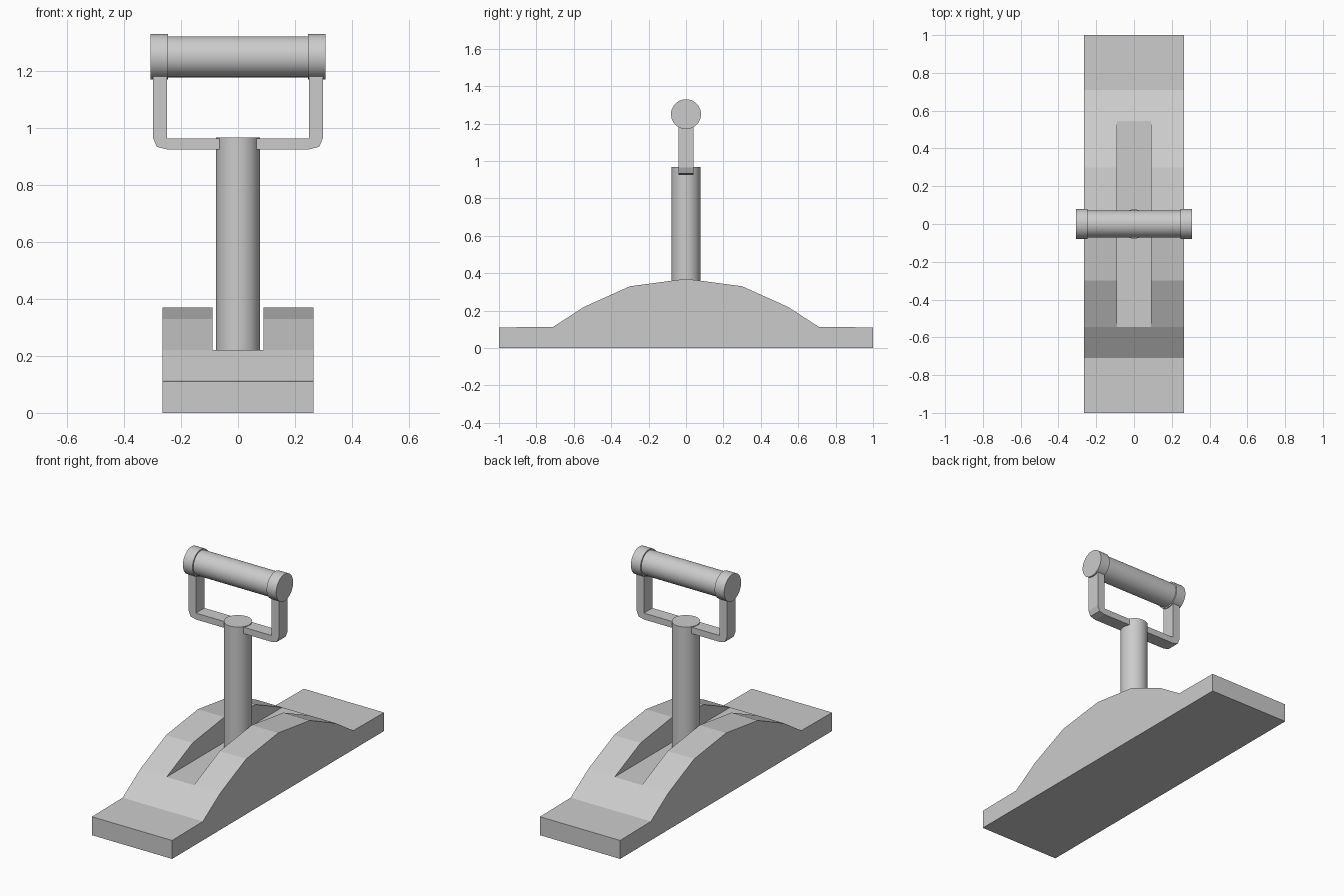
import bpy, bmesh, math

if "Cube" in bpy.data.objects:
    bpy.data.objects.remove(bpy.data.objects["Cube"])


def finish(name, bm):
    bmesh.ops.remove_doubles(bm, verts=bm.verts, dist=1e-5)
    bmesh.ops.recalc_face_normals(bm, faces=bm.faces)
    mesh = bpy.data.meshes.new(name)
    bm.to_mesh(mesh)
    bm.free()
    obj = bpy.data.objects.new(name, mesh)
    bpy.context.collection.objects.link(obj)
    return obj


def cylinder(name, radius, length, location, along_x=False):
    rotation = (0, math.pi / 2, 0) if along_x else (0, 0, 0)
    bpy.ops.mesh.primitive_cylinder_add(vertices=40, radius=radius, depth=length,
                                        location=location, rotation=rotation)
    obj = bpy.context.object
    obj.name = name
    bpy.ops.object.shade_smooth_by_angle(angle=math.radians(30))
    return obj


# Base: arched block with a flat-floored slot along its middle
half = [(-1, 0.11), (-0.71, 0.113), (-0.545, 0.22), (-0.3, 0.33)]
top = half + [(0, 0.37)] + [(-y, z) for y, z in reversed(half)]
slotted = top[:3] + top[-3:]
W, S = 0.265, 0.09

bm = bmesh.new()


def face(points):
    bm.faces.new([bm.verts.new(p) for p in points])


for x0, x1, line in ((-W, -S, top), (-S, S, slotted), (S, W, top)):
    loop = [(-1, 0)] + line + [(1, 0)]
    for (ya, za), (yb, zb) in zip(loop, loop[1:] + loop[:1]):
        face([(x0, ya, za), (x1, ya, za), (x1, yb, zb), (x0, yb, zb)])
for side in (-1, 1):
    face([(side * W, y, z) for y, z in [(-1, 0)] + top + [(1, 0)]])
    face([(side * S, y, z) for y, z in top[2:-2]])
finish("base", bm)

# Upright lever shaft standing on the slot floor
cylinder("lever_shaft", 0.077, 0.747, (0, 0, 0.5935))

# U-shaped yoke: flat strip with bevelled lower corners
right = [(0.25, 0.925), (0.285, 0.934), (0.298, 0.965), (0.298, 1.2),
         (0.25, 1.2), (0.25, 0.963)]
outline = right + [(-x, z) for x, z in reversed(right)]
bm = bmesh.new()
front = bm.faces.new([bm.verts.new((x, -0.04, z)) for x, z in outline])
extruded = bmesh.ops.extrude_face_region(bm, geom=[front], use_keep_orig=True)
bmesh.ops.translate(bm, vec=(0, 0.08, 0),
                    verts=[v for v in extruded["geom"] if isinstance(v, bmesh.types.BMVert)])
finish("handle_yoke", bm)

# Grip with a collar at each end
cylinder("hand_grip", 0.072, 0.5, (0, 0, 1.25), along_x=True)
for side, label in ((-1, "left"), (1, "right")):
    cylinder("grip_collar_" + label, 0.08, 0.063, (side * 0.2765, 0, 1.25), along_x=True)
